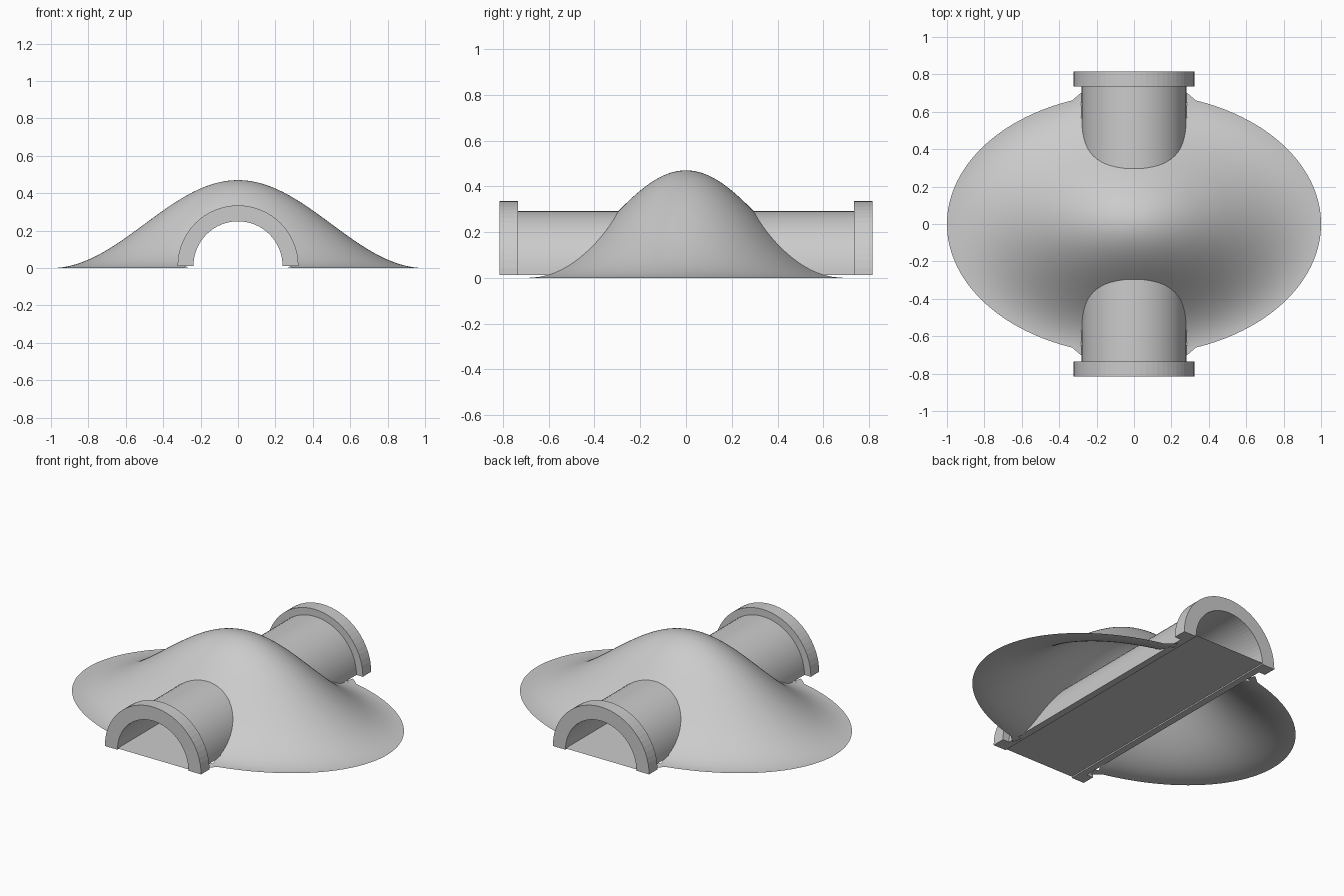
import bpy
import bmesh
from math import cos, sin, pi, tau, hypot, radians

cube = bpy.data.objects.get("Cube")
if cube:
    bpy.data.objects.remove(cube, do_unlink=True)

stone = bpy.data.materials.new("plain grey")
stone.use_nodes = True
GREY = (0.6, 0.6, 0.6, 1)
stone.diffuse_color = GREY
stone.node_tree.nodes["Principled BSDF"].inputs["Base Color"].default_value = GREY

BASE = 0.012                      # underside of the tunnel
INNER, WALL, RIM = 0.238, 0.28, 0.323
HILL_X, HILL_Y, HILL_H = 1.0, 0.7, 0.47
END, RIM_DEPTH = 0.815, 0.08


def finish(name, bm, smooth=None):
    mesh = bpy.data.meshes.new(name)
    bm.to_mesh(mesh)
    bm.free()
    obj = bpy.data.objects.new(name, mesh)
    bpy.context.collection.objects.link(obj)
    mesh.materials.append(stone)
    if smooth:
        bpy.ops.object.select_all(action="DESELECT")
        bpy.context.view_layer.objects.active = obj
        obj.select_set(True)
        bpy.ops.object.shade_smooth_by_angle(angle=radians(smooth))
    return obj


def arch(name, inner, outer, y0, y1, steps=32, smooth=None):
    """Half ring standing on its two feet, extruded along y."""
    bm = bmesh.new()
    rows = []
    for i in range(steps + 1):
        a = pi * i / steps
        rows.append([bm.verts.new((r * cos(a), y, BASE + r * sin(a)))
                     for r, y in ((inner, y0), (outer, y0), (outer, y1), (inner, y1))])
    for p, q in zip(rows, rows[1:]):
        for k in range(4):
            n = (k + 1) % 4
            bm.faces.new((p[k], p[n], q[n], q[k]))
    bm.faces.new(rows[0])
    bm.faces.new(rows[-1])
    bmesh.ops.recalc_face_normals(bm, faces=bm.faces)
    return finish(name, bm, smooth)


def hill_point(r, a):
    """Bell-shaped mound whose hem flares out beside the tunnel."""
    x, y = HILL_X * r * cos(a), HILL_Y * r * sin(a)
    flare = max(0.0, min(1.0, (0.325 - abs(x)) / 0.04)) * 0.033 * r ** 12
    return x, y + (flare if y > 0 else -flare), HILL_H / 2 * (1 + cos(pi * r))


# Hill: open sheet with the tunnel passage removed
RINGS, SEGS = 72, 224
bm = bmesh.new()
peak = bm.verts.new((0, 0, HILL_H))
rings = [[bm.verts.new(hill_point(i / RINGS, tau * j / SEGS)) for j in range(SEGS)]
         for i in range(1, RINGS + 1)]
for j in range(SEGS):
    n = (j + 1) % SEGS
    bm.faces.new((peak, rings[0][j], rings[0][n]))
    for low, high in zip(rings, rings[1:]):
        bm.faces.new((low[j], high[j], high[n], low[n]))
inside = [v for v in bm.verts if hypot(v.co.x, max(0, v.co.z - BASE)) < WALL - 0.02]
bmesh.ops.delete(bm, geom=inside, context="VERTS")
finish("hill", bm, 60)

# Tunnel wall through the hill
arch("tunnel_wall", INNER, WALL, -END + RIM_DEPTH, END - RIM_DEPTH, smooth=30)

# Portal rims at both mouths
arch("front_portal", INNER, RIM, -END, -END + RIM_DEPTH)
arch("back_portal", INNER, RIM, END - RIM_DEPTH, END)

# Thin tunnel floor
bm = bmesh.new()
bm.faces.new([bm.verts.new((x * INNER, y * END, BASE + 0.008))
              for x, y in ((-1, -1), (1, -1), (1, 1), (-1, 1))])
finish("tunnel_floor", bm)
